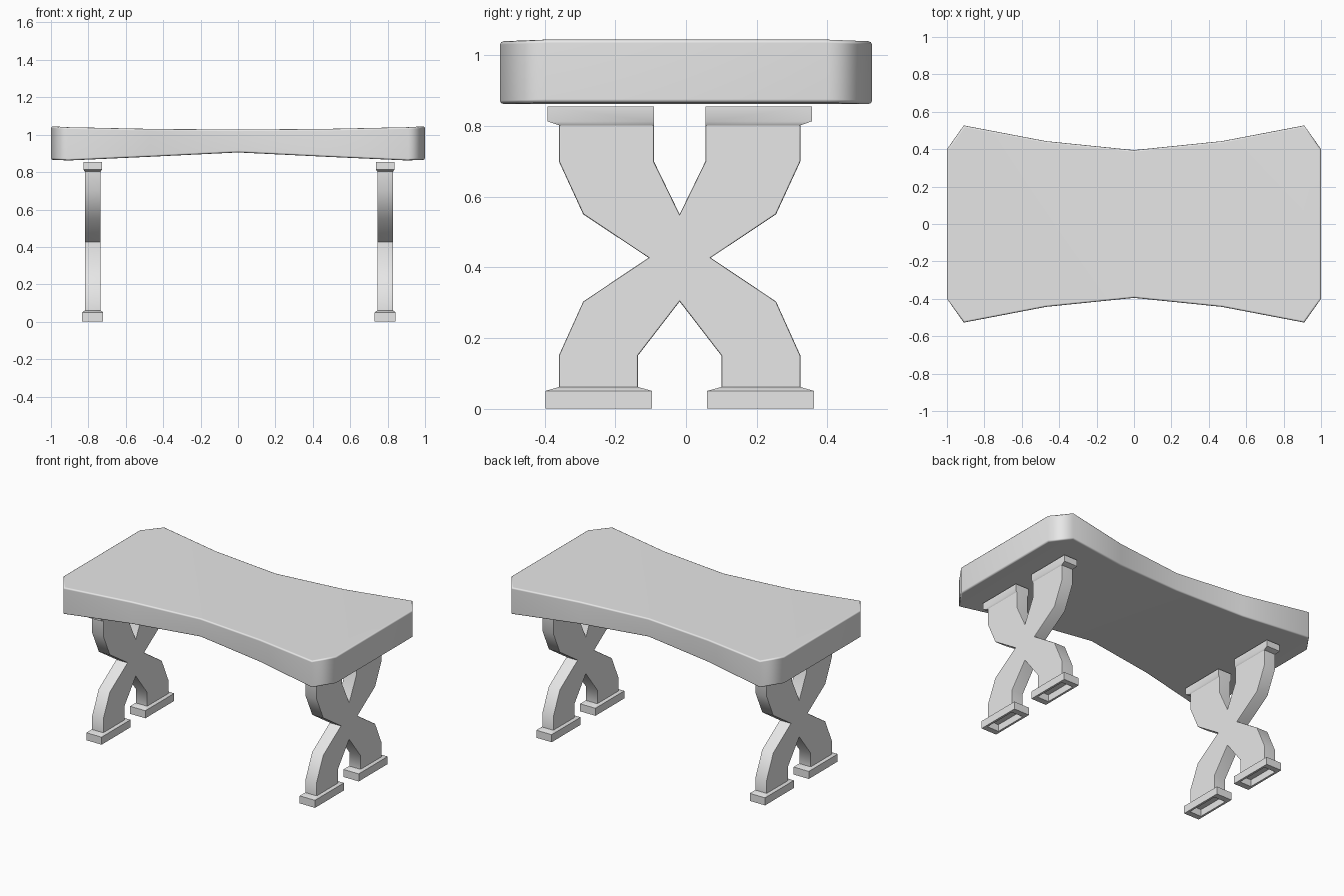
import bpy, bmesh, math

if "Cube" in bpy.data.objects:
    bpy.data.objects.remove(bpy.data.objects["Cube"], do_unlink=True)

grey = bpy.data.materials.new("plain_grey")
grey.use_nodes = True
grey.diffuse_color = (0.8, 0.8, 0.8, 1)
grey.node_tree.nodes["Principled BSDF"].inputs["Base Color"].default_value = (0.8, 0.8, 0.8, 1)


def loft(name, rings, bevel=0, pick=None, smooth=40):
    """Bridge matching rings of points, cap both ends, soften picked edges."""
    bm = bmesh.new()
    loops = [[bm.verts.new(p) for p in ring] for ring in rings]
    count = len(loops[0])
    for a, b in zip(loops, loops[1:]):
        for i in range(count):
            j = (i + 1) % count
            bm.faces.new((a[i], a[j], b[j], b[i]))
    bm.faces.new(loops[0])
    bm.faces.new(loops[-1])
    bmesh.ops.recalc_face_normals(bm, faces=bm.faces)
    if bevel:
        bmesh.ops.bevel(bm, geom=[e for e in bm.edges if pick(e)], offset=bevel,
                        segments=2, profile=0.5, affect='EDGES')
    mesh = bpy.data.meshes.new(name)
    bm.to_mesh(mesh)
    bm.free()
    mesh.materials.append(grey)
    obj = bpy.data.objects.new(name, mesh)
    bpy.context.collection.objects.link(obj)
    bpy.ops.object.select_all(action='DESELECT')
    obj.select_set(True)
    bpy.context.view_layer.objects.active = obj
    bpy.ops.object.shade_smooth_by_angle(angle=math.radians(smooth))
    if bevel:
        mod = obj.modifiers.new("flat_face_normals", 'WEIGHTED_NORMAL')
        mod.keep_sharp = True
    return obj


def rect(x, half_x, y0, y1, z):
    return [(x - half_x, y0, z), (x + half_x, y0, z), (x + half_x, y1, z), (x - half_x, y1, z)]


# Table top: waisted slab, each station is x, half depth, underside, upper side
half = [(1, 0.40, 0.866, 1.045), (0.91, 0.527, 0.862, 1.04), (0.47, 0.443, 0.882, 1.031)]
stations = [(-x, d, lo, hi) for x, d, lo, hi in half] + [(0, 0.395, 0.905, 1.028)] + half[::-1]
loft("table_top",
     [[(x, -d, lo), (x, d, lo), (x, d, hi), (x, -d, hi)] for x, d, lo, hi in stations],
     bevel=0.01, pick=lambda e: e.calc_face_angle(0) > math.radians(75), smooth=70)

# Crossed leg outline, one half from upper crotch to lower crotch
MID_Y = -0.018
outline = [(0, 0.55), (0.073, 0.70), (0.073, 0.83), (0.342, 0.83), (0.342, 0.70),
           (0.273, 0.55), (0.088, 0.427), (0.273, 0.303), (0.342, 0.15),
           (0.342, 0.05), (0.118, 0.05), (0.118, 0.15), (0, 0.303)]
outline += [(-u, z) for u, z in outline[-2:0:-1]]

for side, x in (("left", 0.787), ("right", -0.777)):
    # Crossed body
    loft(side + "_crossed_leg",
         [[(x + s * 0.042, MID_Y + u, z) for u, z in outline] for s in (-1, 1)],
         bevel=0.005, pick=lambda e: abs(e.verts[0].co.x - e.verts[1].co.x) < 0.001)

    for end, s in (("back", 1), ("front", -1)):
        def section(half_x, u0, u1, z):
            return rect(x, half_x, MID_Y + s * u0, MID_Y + s * u1, z)

        # Foot with a recessed underside and a sloped shoulder
        loft(f"{side}_{end}_foot",
             [section(0.042, 0.118, 0.342, 0.045), section(0.042, 0.118, 0.342, 0),
              section(0.056, 0.078, 0.38, 0), section(0.056, 0.078, 0.38, 0.05),
              section(0.042, 0.118, 0.342, 0.061)])

        # Cap under the table top
        loft(f"{side}_{end}_cap",
             [section(0.042, 0.073, 0.342, 0.802), section(0.049, 0.073, 0.374, 0.813),
              section(0.049, 0.073, 0.374, 0.855)])
